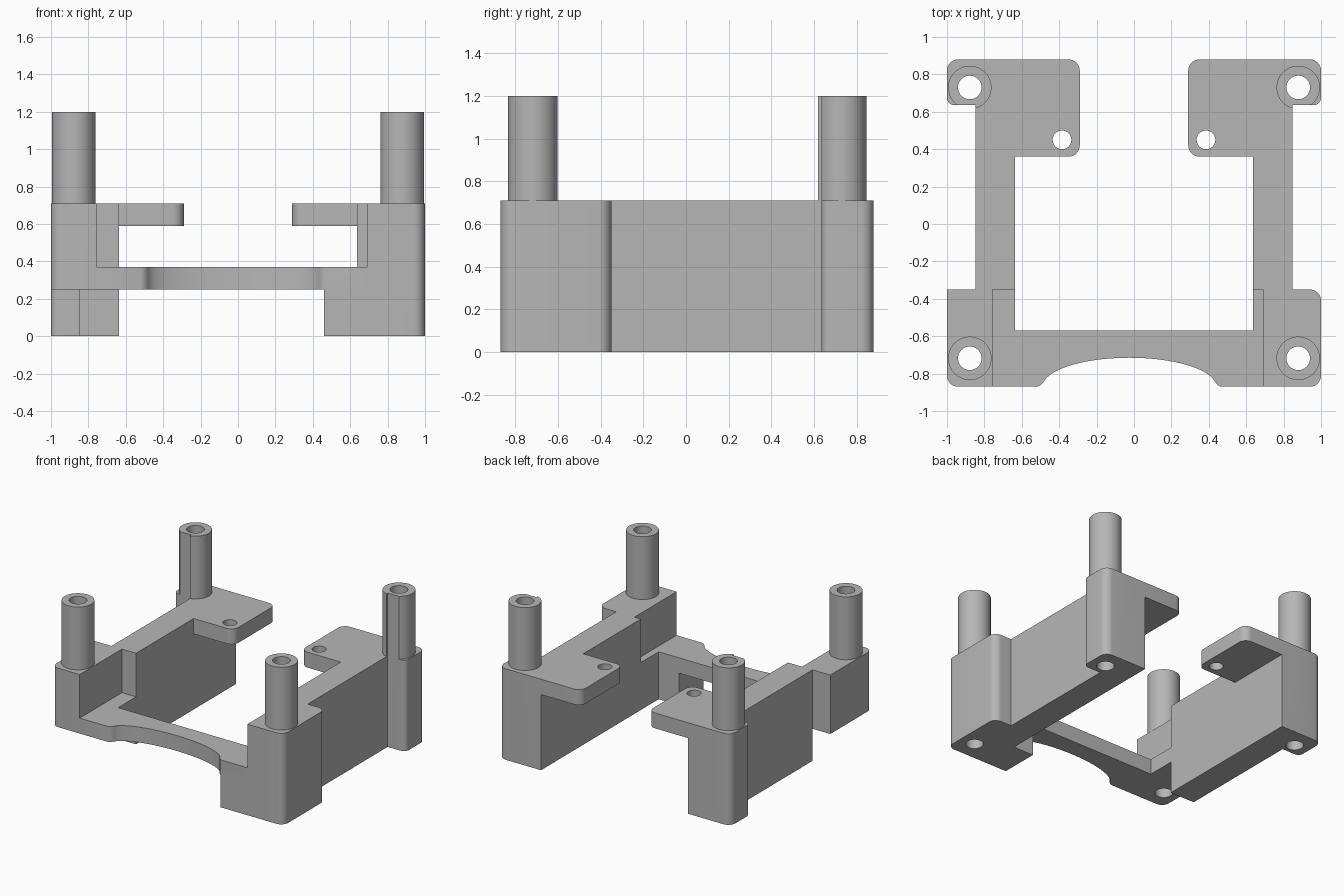
import bpy, bmesh, math
from mathutils import Vector

cube = bpy.data.objects.get("Cube")
if cube:
    bpy.data.objects.remove(cube, do_unlink=True)

grey = bpy.data.materials.new("plain_grey")
grey.use_nodes = True
colour = (0.47, 0.47, 0.47, 1)
grey.diffuse_color = colour
grey.node_tree.nodes["Principled BSDF"].inputs["Base Color"].default_value = colour

R = 0.06  # corner rounding


def outline(points):
    """Points are (x, y) or (x, y, radius) for a rounded square corner."""
    result = []
    for i, p in enumerate(points):
        corner = Vector(p[:2])
        if len(p) == 2:
            result.append(corner)
            continue
        r = p[2]
        a = (Vector(points[i - 1][:2]) - corner).normalized()
        b = (Vector(points[(i + 1) % len(points)][:2]) - corner).normalized()
        for k in range(9):
            t = math.pi / 2 * k / 8
            result.append(corner + r * (a + b - b * math.cos(t) - a * math.sin(t)))
    return result


def circle(x, y, r, n=48):
    return [(x + r * math.cos(math.tau * k / n), y + r * math.sin(math.tau * k / n))
            for k in range(n)]


def prism(name, points, z0, z1):
    bm = bmesh.new()
    face = bm.faces.new([bm.verts.new((p[0], p[1], z0)) for p in outline(points)])
    top = bmesh.ops.extrude_face_region(bm, geom=[face])["geom"]
    bmesh.ops.translate(bm, vec=(0, 0, z1 - z0),
                        verts=[v for v in top if isinstance(v, bmesh.types.BMVert)])
    bmesh.ops.recalc_face_normals(bm, faces=bm.faces)
    mesh = bpy.data.meshes.new(name)
    bm.to_mesh(mesh)
    bm.free()
    mesh.materials.append(grey)
    obj = bpy.data.objects.new(name, mesh)
    bpy.context.collection.objects.link(obj)
    return obj


def combine(body, part, operation):
    mod = body.modifiers.new(part.name, "BOOLEAN")
    mod.operation, mod.solver, mod.object = operation, "EXACT", part
    bpy.context.view_layer.objects.active = body
    bpy.ops.object.modifier_apply(modifier=mod.name)
    bpy.data.objects.remove(part, do_unlink=True)


BASE, STEP, DECK, TOP = 0.25, 0.37, 0.71, 1.2
FRONT, MID, BACK, EAR = -0.87, -0.35, 0.88, 0.635
IN, OUT = 0.635, 0.847

# Right rail with its back corner
body = prism("bracket_frame", [(-IN, MID), (-IN, BACK), (-1, BACK, R), (-1, EAR, 0.04),
                               (-OUT, EAR), (-OUT, MID)], 0, DECK)
parts = []

# Left rail with both corners
parts.append(prism("left_rail", [(0.69, FRONT), (1, FRONT, R), (1, MID, R), (OUT, MID),
                                 (OUT, EAR), (1, EAR, 0.04), (1, BACK, R), (IN, BACK),
                                 (IN, MID), (0.69, MID)], 0, DECK))

# Raised right front corner block
parts.append(prism("right_front_block", [(-1, FRONT, R), (-0.757, FRONT), (-0.757, MID),
                                         (-1, MID)], BASE, DECK))

# Front crossbar with a shallow arched cutout
arch = [(-0.025 - 0.465 * math.cos(math.pi * k / 40),
         FRONT + 0.155 * math.sin(math.pi * k / 40)) for k in range(2, 39)]
parts.append(prism("front_crossbar", [(-0.8, FRONT), (-0.52, FRONT), (-0.5, -0.862)] + arch
                   + [(0.45, -0.862), (0.47, FRONT), (0.75, FRONT), (0.75, MID), (IN, MID),
                      (IN, -0.57), (-IN, -0.57), (-IN, MID), (-0.8, MID)], BASE, STEP))

# Left front foot under the crossbar
parts.append(prism("left_front_foot", [(0.46, FRONT), (0.75, FRONT), (0.75, MID), (IN, MID),
                                       (IN, -0.57), (0.46, -0.57)], 0, 0.3))

# Back tabs and hollow posts
holes = []
for s in (-1, 1):
    parts.append(prism("back_tab", [(s * 0.75, 0.36), (s * 0.29, 0.36, R),
                                    (s * 0.29, BACK, R), (s * 0.75, BACK)], 0.59, DECK))
    holes.append(prism("tab_hole", circle(s * 0.385, 0.45, 0.05), 0.5, 0.8))
    for y in (-0.718, 0.73):
        parts.append(prism("post", circle(s * 0.878, y, 0.116), 0.6, TOP))
        holes.append(prism("post_hole", circle(s * 0.878, y, 0.063), -0.1, 1.3))
    # Trim the back posts flush with the corner blocks
    holes.append(prism("post_trim", [(s * OUT, 0.5), (s * 1.1, 0.5), (s * 1.1, EAR),
                                     (s * OUT, EAR)], 0.5, 1.3))

for part in parts:
    combine(body, part, "UNION")
for hole in holes:
    combine(body, hole, "DIFFERENCE")

bpy.ops.object.select_all(action="DESELECT")
body.select_set(True)
bpy.context.view_layer.objects.active = body
bpy.ops.object.shade_smooth_by_angle(angle=math.radians(30))
